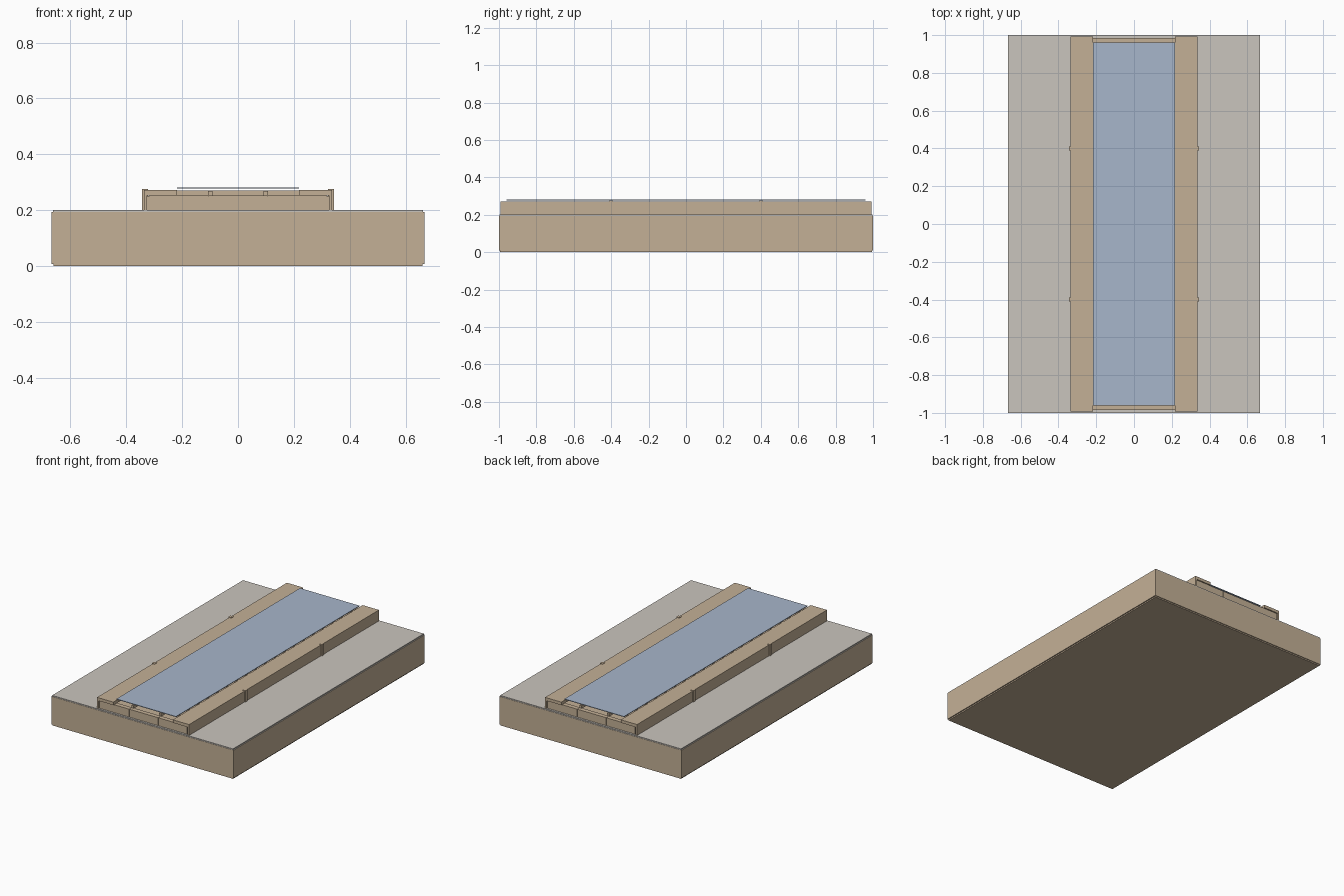
import bpy

cube = bpy.data.objects.get("Cube")
if cube:
    bpy.data.objects.remove(cube, do_unlink=True)


def linear(rgb):
    return [((c / 255 + 0.055) / 1.055) ** 2.4 for c in rgb] + [1]


def material(name, rgb):
    mat = bpy.data.materials.new(name)
    mat.use_nodes = True
    mat.diffuse_color = linear(rgb)
    mat.node_tree.nodes["Principled BSDF"].inputs["Base Color"].default_value = linear(rgb)
    return mat


TAN = material("tan", (196, 176, 150))
STONE = material("pale stone", (202, 197, 189))
GLASS = material("blue glass", (167, 182, 203))


def box(name, x, y, z, mat):
    """Box spanning the (min, max) pairs x, y and z."""
    mid = [(a + b) / 2 for a, b in (x, y, z)]
    bpy.ops.mesh.primitive_cube_add(size=1, location=mid)
    ob = bpy.context.object
    ob.name = name
    ob.scale = [b - a for a, b in (x, y, z)]
    bpy.ops.object.transform_apply(location=False, rotation=False, scale=True)
    ob.data.materials.append(mat)
    return ob


def span(a, b, side):
    return tuple(sorted((a * side, b * side)))


# Building block with narrow steps at its foot and roof
box("base_foot", (-0.66, 0.66), (-0.995, 0.995), (0, 0.008), TAN)
box("base_block", (-0.667, 0.667), (-1, 1), (0.008, 0.193), TAN)
body_top = box("roof_slab", (-0.662, 0.662), (-0.998, 0.998), (0.193, 0.2), STONE)

# The step around the roof shares its stone colour
block = bpy.data.objects["base_block"]
block.data.materials.append(STONE)
for face in block.data.polygons:
    if face.normal.z > 0.5:
        face.material_index = 1

# Long side walls, cantilevered top plates and clips
for side, label in ((1, "left"), (-1, "right")):
    box(f"{label}_curb_wall", span(0.325, 0.337, side), (-0.993, 0.993), (0.2, 0.272), TAN)
    box(f"{label}_curb_plate", span(0.218, 0.325, side), (-0.993, 0.993), (0.252, 0.272), TAN)
    for y in (-0.4, 0.4):
        box(f"{label}_clip", span(0.322, 0.343, side), (y - 0.011, y + 0.011), (0.2, 0.275), TAN)

# End walls with seams, and the floor under the glass
for side, label in ((1, "back"), (-1, "front")):
    for x in (-0.212, 0, 0.212):
        box(f"{label}_end_panel", (x - 0.105, x + 0.105), span(0.955, 0.985, side),
            (0.2, 0.252), TAN)
    box(f"{label}_end_wall", (-0.325, 0.325), span(0.96, 0.983, side), (0.2, 0.25), TAN)
box("skylight_floor", (-0.325, 0.325), (-0.96, 0.96), (0.2, 0.205), TAN)

# Grid of bars carrying the glass
for i in range(19):
    y = -0.9 + i * 0.1
    box("cross_bar", (-0.218, 0.218), (y - 0.008, y + 0.008), (0.25, 0.27), TAN)
for x in (-0.1, 0.1):
    box("long_bar", (x - 0.008, x + 0.008), (-0.96, 0.96), (0.25, 0.269), TAN)

# Glass sheet resting just above the curb
box("glass_sheet", (-0.218, 0.218), (-0.96, 0.96), (0.277, 0.281), GLASS)
